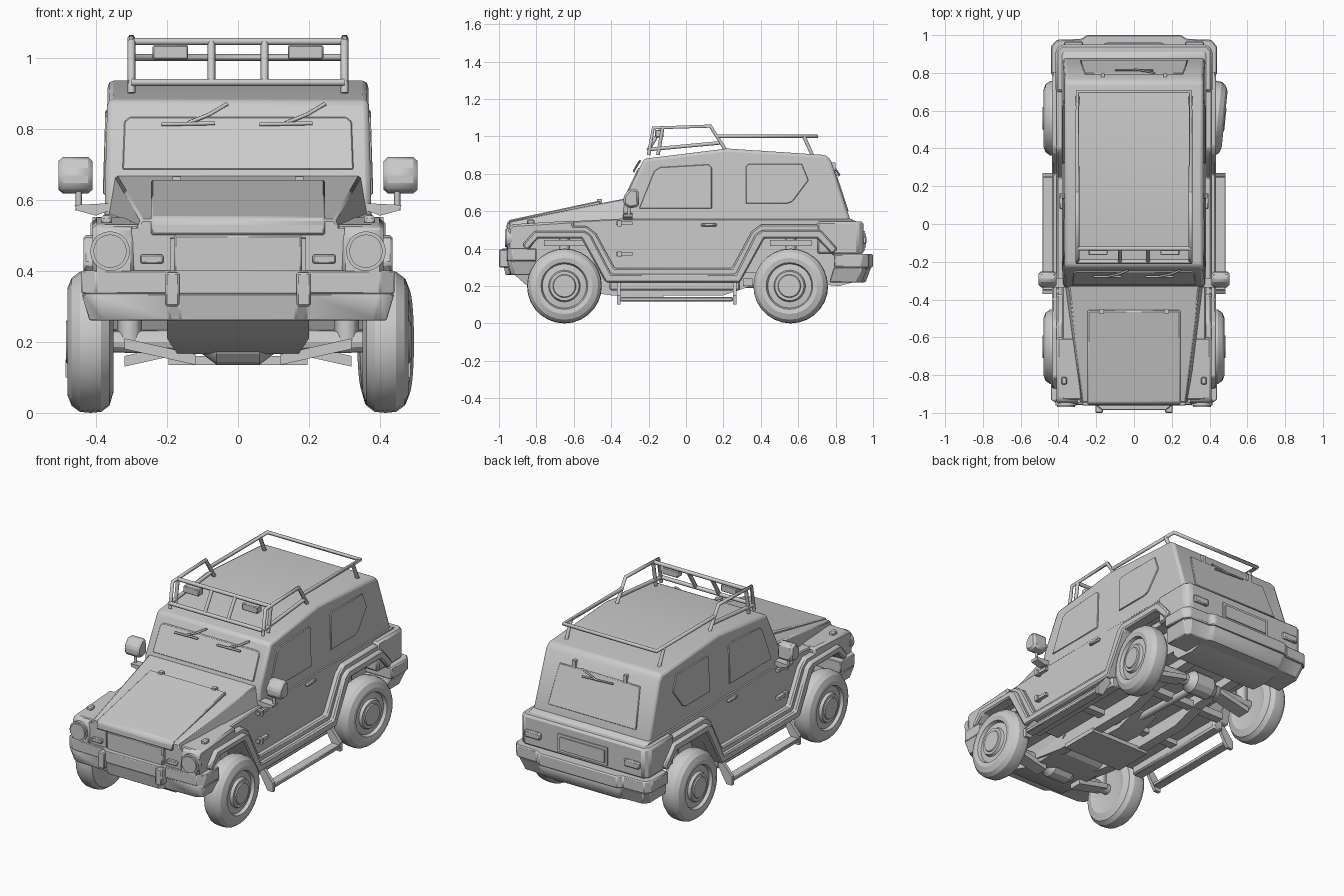
import bpy, bmesh, math
from mathutils import Vector, Matrix

if "Cube" in bpy.data.objects:
    bpy.data.objects.remove(bpy.data.objects["Cube"])


def finish(name, bm, mirror=False, bevel=0.0, seg=1):
    bmesh.ops.recalc_face_normals(bm, faces=bm.faces)
    me = bpy.data.meshes.new(name)
    bm.to_mesh(me)
    bm.free()
    ob = bpy.data.objects.new(name, me)
    bpy.context.collection.objects.link(ob)
    if bevel:
        m = ob.modifiers.new("bevel", 'BEVEL')
        m.width, m.segments, m.angle_limit = bevel, seg, math.radians(25)
        m.limit_method = 'ANGLE'
    if mirror:
        ob.modifiers.new("mirror", 'MIRROR').use_mirror_merge = False
    return ob


def prism(name, pts, axis, a, b, fn=None, **kw):
    """Extrude a 2D outline along an axis; fn optionally reshapes each point."""
    bm = bmesh.new()
    place = {'x': lambda p, t: (t, p[0], p[1]), 'y': lambda p, t: (p[0], t, p[1]),
             'z': lambda p, t: (p[0], p[1], t)}[axis]
    fn = fn or (lambda v: v)
    ra, rb = [[bm.verts.new(fn(Vector(place(p, t)))) for p in pts] for t in (a, b)]
    bm.faces.new(ra)
    bm.faces.new(rb)
    n = len(pts)
    for i in range(n):
        j = (i + 1) % n
        bm.faces.new((ra[i], ra[j], rb[j], rb[i]))
    return finish(name, bm, **kw)


def box(name, x, y, z, **kw):
    return prism(name, [(x[0], y[0]), (x[1], y[0]), (x[1], y[1]), (x[0], y[1])], 'z', z[0], z[1], **kw)


def revolve(name, prof, y, z, steps, **kw):
    """Spin (x, radius) points about an x-parallel axle."""
    bm = bmesh.new()
    vs = [bm.verts.new((x, y, z + r)) for x, r in prof]
    es = [bm.edges.new(e) for e in zip(vs, vs[1:])]
    bmesh.ops.spin(bm, geom=vs + es, cent=(0, y, z), axis=(1, 0, 0), angle=math.tau, steps=steps)
    bmesh.ops.remove_doubles(bm, verts=bm.verts, dist=1e-4)
    return finish(name, bm, **kw)


def tubes(name, paths, r):
    cu = bpy.data.curves.new(name, 'CURVE')
    cu.dimensions, cu.bevel_depth, cu.bevel_resolution, cu.use_fill_caps = '3D', r, 1, True
    for path in paths:
        s = cu.splines.new('POLY')
        s.points.add(len(path) - 1)
        for p, co in zip(s.points, path):
            p.co = (*co, 1)
    ob = bpy.data.objects.new(name, cu)
    bpy.context.collection.objects.link(ob)


def both(paths):
    return paths + [[(-x, y, z) for x, y, z in p] for p in paths]


def sym(half):
    return half + [(-x, y) for x, y in reversed(half)]


# sloping surfaces of the cabin
def side_lean(v):
    return Vector((v.x * (1 - 0.08 * max(0, v.z - 0.6)), v.y, v.z))


def screen_lean(v):
    return Vector((v.x, v.y - 0.33 + (v.z - 0.66) * 0.477, v.z))


def tail_lean(v):
    return Vector((v.x, v.y + 0.88 - (v.z - 0.55) * 0.328, v.z))


# main body
prism("lower_body", [(-.43, .23), (-.56, .46), (-.79, .46), (-.85, .38), (-.93, .38), (-.93, .53),
                     (-.35, .56), (.88, .56), (.92, .54), (.92, .36), (.79, .36), (.70, .46), (.42, .46), (.29, .23)],
      'x', -.38, .38, bevel=.006)
prism("inner_body", [(-.9, .28), (-.9, .48), (.9, .5), (.9, .3), (.75, .27), (-.7, .27)], 'x', -.27, .27)
prism("cabin", [(-.34, .52), (-.33, .66), (-.225, .88), (.22, .935), (.75, .90), (.775, .87), (.88, .55), (.88, .52)],
      'x', -.376, .376, fn=side_lean, bevel=.016, seg=2)


def hood_shape(v):
    if v.y < -.6:
        return Vector((v.x * .79, v.y, .545 if v.z > .6 else v.z))
    return v


prism("hood", sym([(.376, .49), (.345, .668)]), 'y', -.945, -.325, fn=hood_shape, bevel=.006)
prism("hood_panel", [(-.96, .50), (-.958, .535), (-.945, .553), (-.46, .657), (-.45, .62), (-.9, .5)],
      'x', -.245, .245, bevel=.006)
box("hood_hinge", (.16, .185), (-.475, -.45), (.64, .665), mirror=True)
box("grille", (-.18, .18), (-.955, -.9), (.38, .50), bevel=.005)
box("grille_side", (.19, .30), (-.945, -.9), (.38, .52), mirror=True)

# front fenders and lamps
prism("front_fender", [(-.955, .38), (-.95, .505), (-.93, .53), (-.60, .55), (-.60, .47), (-.80, .47), (-.86, .38)],
      'x', .29, .41, mirror=True, bevel=.012)
bm = bmesh.new()
for rad, y in ((.056, -.957), (.047, -.966)):
    res = bmesh.ops.create_cone(bm, cap_ends=True, segments=20, radius1=rad, radius2=rad, depth=.03)
    for v in res['verts']:
        v.co = Vector((.36 + v.co.x, y + v.co.z + .012, .455 + v.co.y))
finish("headlight", bm, mirror=True)
box("front_marker", (.21, .275), (-.962, -.93), (.42, .445), mirror=True, bevel=.004)
box("fender_lamp", (.355, .385), (-.85, -.81), (.53, .555), mirror=True, bevel=.006)

# wheel arch flares running into the sill
INNER = [(.78, .37), (.70, .455), (.42, .455), (.29, .22), (-.43, .22), (-.56, .455), (-.79, .455), (-.85, .39)]
prism("arch_flare", [(-.875, .42), (-.81, .495), (-.545, .495), (-.51, .475), (-.40, .265), (.265, .265),
                     (.37, .475), (.41, .50), (.72, .50), (.81, .40)] + INNER, 'x', .36, .435, mirror=True, bevel=.008)
prism("arch_trim", [(-.88, .44), (-.82, .52), (-.53, .52), (-.48, .48), (-.38, .295), (.245, .295),
                    (.35, .49), (.40, .53), (.74, .53), (.82, .42)] + INNER, 'x', .36, .41, mirror=True, bevel=.008)
box("sill", (.33, .40), (-.41, .29), (.175, .235), mirror=True, bevel=.01)

# rear box, lamps and plate
prism("rear_box", sym([(.415, .70), (.415, .92), (.385, .95)]), 'z', .37, .545, bevel=.012)
prism("rear_plate", sym([(.16, .39), (.16, .495)]), 'y', .94, .956)
prism("rear_plate_panel", sym([(.145, .405), (.145, .48)]), 'y', .95, .962)
box("tail_light", (.27, .37), (.94, .966), (.425, .465), mirror=True, bevel=.006)

# bumpers, in two bands each
prism("front_bumper_top", sym([(.44, -.80), (.44, -.93), (.40, -.955), (.20, -.96), (.17, -.985)]), 'z', .335, .40, bevel=.004)
prism("front_bumper_low", sym([(.44, -.80), (.44, -.93), (.40, -.952), (.20, -.957), (.17, -.98)]), 'z', .26, .335,
      fn=lambda v: Vector((v.x * (.95 if v.z < .3 else 1), v.y * (.985 if v.z < .3 else 1), v.z)), bevel=.004)
box("tow_hook", (.165, .205), (-1.0, -.93), (.30, .395), mirror=True, bevel=.005)
prism("rear_bumper_top", sym([(.44, .79), (.44, .94), (.41, .975), (.28, .98), (.25, 1.0)]), 'z', .30, .37, bevel=.006)
prism("rear_bumper_low", sym([(.43, .79), (.43, .94), (.40, .97), (.28, .975), (.25, .99)]), 'z', .22, .30,
      fn=lambda v: Vector((v.x * (.94 if v.z < .25 else 1), v.y * (.97 if v.z < .25 else 1), v.z)), bevel=.005)
prism("rear_undertray", [(.66, .25), (.70, .21), (.82, .20), (.93, .23), (.93, .33), (.66, .33)], 'x', -.27, .27)

# windows
prism("front_side_window", [(-.25, .615), (-.17, .815), (-.14, .835), (.12, .85), (.138, .835), (.138, .615)],
      'x', .365, .381, fn=side_lean, mirror=True, bevel=.003)
prism("rear_side_window", [(.32, .64), (.32, .84), (.335, .853), (.62, .853), (.655, .765), (.57, .652), (.54, .64)],
      'x', .365, .381, fn=side_lean, mirror=True, bevel=.003)
prism("windshield", sym([(.325, .685), (.32, .82), (.305, .832)]), 'y', -.007, .02, fn=screen_lean, bevel=.003)
prism("rear_window", sym([(.285, .60), (.26, .82)]), 'y', -.02, .006, fn=tail_lean, bevel=.003)

# wipers
for i, x in enumerate((-.14, .135)):
    tubes(f"wiper_{i}", [[(x - .075, -.278, .812), (x + .075, -.278, .815)],
                         [(x, -.278, .816), (x + .06, -.265, .84), (x + .11, -.245, .87)]], .006)
tubes("rear_wiper", [[(-.1, .815, .80), (.1, .815, .79)], [(0, .82, .795), (.11, .80, .825)]], .005)
box("rear_window_hinge", (.155, .175), (.765, .80), (.81, .86), mirror=True)

# door hardware
for z in (.535, .372):
    box("door_hinge", (.375, .40), (-.375, -.285), (z - .009, z + .009), mirror=True)
    box("door_hinge_knuckle", (.375, .41), (-.365, -.345), (z - .016, z + .016), mirror=True)
box("door_handle", (.375, .395), (.08, .165), (.518, .535), mirror=True, bevel=.005)

# wing mirrors
prism("mirror_arm", [(.36, .57), (.36, .59), (.46, .585), (.455, .57), (.40, .555)], 'y', -.335, -.285, mirror=True)
tubes("mirror_post", both([[(.448, -.305, .57), (.448, -.305, .64)]]), .009)
prism("mirror_head", [(-.335, .635), (-.335, .68), (-.30, .722), (-.255, .715), (-.25, .625), (-.30, .615)],
      'x', .41, .505, mirror=True, bevel=.012)

# roof rack
X = .30
tubes("roof_rack", both([
    [(X, -.20, .90), (X, -.175, 1.045), (X, .13, 1.055), (X, .21, .93)],
    [(X, -.20, .93), (X, .18, .965)], [(X, -.15, .90), (X, -.125, 1.045)],
    [(.075, -.20, .93), (.075, -.13, 1.045)], [(X, .63, 1.0), (X, .68, .89)]]) + [
    [(-X, -.20, .93), (X, -.20, .93)], [(-X, -.13, 1.045), (X, -.13, 1.045)],
    [(X, .17, 1.0), (X, .70, 1.0), (-X, .70, 1.0), (-X, .17, 1.0)]], .011)
box("rack_light", (.14, .24), (-.165, -.12), (.995, 1.035), mirror=True, bevel=.004)

# side steps
box("side_step", (.43, .485), (-.35, .25), (.118, .14), mirror=True, bevel=.004)
for y in (-.36, .26):
    prism("step_bracket", [(.37, .24), (.41, .24), (.485, .15), (.485, .10), (.45, .10)], 'y', y - .01, y + .01, mirror=True)

# wheels; the right rear one stands slightly turned
TYRE = [(.35, 0), (.36, .10), (.35, .14), (.362, .18), (.385, .197), (.415, .2), (.445, .197), (.468, .18), (.48, .15),
        (.476, .125), (.458, .118), (.462, .085), (.478, .078), (.478, .062), (.484, .058), (.484, 0)]
for name, y in (("front", -.65), ("rear", .56)):
    for side, s, yaw in (("left", -1, 0), ("right", 1, -6 if y > 0 else 0)):
        wheel = revolve(f"{name}_{side}_wheel", [(s * x, r) for x, r in TYRE], y, .2, 28)
        hub = Matrix.Translation((s * .41, y, 0))
        wheel.data.transform(hub @ Matrix.Rotation(math.radians(yaw), 4, 'Z') @ hub.inverted())
    # axle and suspension
    revolve(name + "_axle", [(-.36, 0), (-.36, .03), (-.1, .035), (-.06, .065), (.06, .065), (.1, .035), (.36, .03), (.36, 0)],
            y, .2, 12)
    tubes(name + "_shock", both([[(.305, y, .20), (.305, y, .46)]]), .035)
    box(name + "_spring_seat", (.25, .35), (y - .11, y + .11), (.415, .445), mirror=True)
    prism(name + "_lower_arm", [(.12, .175), (.12, .205), (.32, .16), (.32, .13)], 'y', y - .04, y + .04,
          fn=lambda v: Vector((v.x, v.y, .34 - v.z if v.y < 0 else v.z)), mirror=True)

# underside: skid plate, frame rails, driveline and floor braces
prism("front_skid", [(-.94, .28), (-.86, .21), (-.68, .165), (-.45, .165), (-.36, .22), (-.36, .28)], 'x', -.2, .2,
      fn=lambda v: Vector((v.x * (1 if v.z > .2 else .85), v.y, v.z)))
box("belly_plate", (-.195, .195), (-.36, -.12), (.135, .16))
prism("frame_rail", [(-.88, .27), (-.8, .21), (-.4, .15), (.2, .15), (.38, .21), (.88, .23), (.88, .29), (-.88, .29)],
      'x', .13, .19, mirror=True)
prism("gearbox", [(-.45, .28), (-.4, .19), (-.05, .17), (.1, .22), (.1, .28)], 'x', -.07, .07)
tubes("drive_shaft", [[(0, .05, .22), (0, .56, .2)]], .022)
for y in (-.05, .33):
    box("cross_member", (-.34, .34), (y - .025, y + .025), (.20, .24))

# keep edges sharp, smooth the round parts
bpy.ops.object.select_all(action='DESELECT')
for ob in bpy.context.scene.objects:
    if ob.type == 'MESH':
        ob.select_set(True)
        bpy.context.view_layer.objects.active = ob
bpy.ops.object.shade_smooth_by_angle(angle=math.radians(28))
